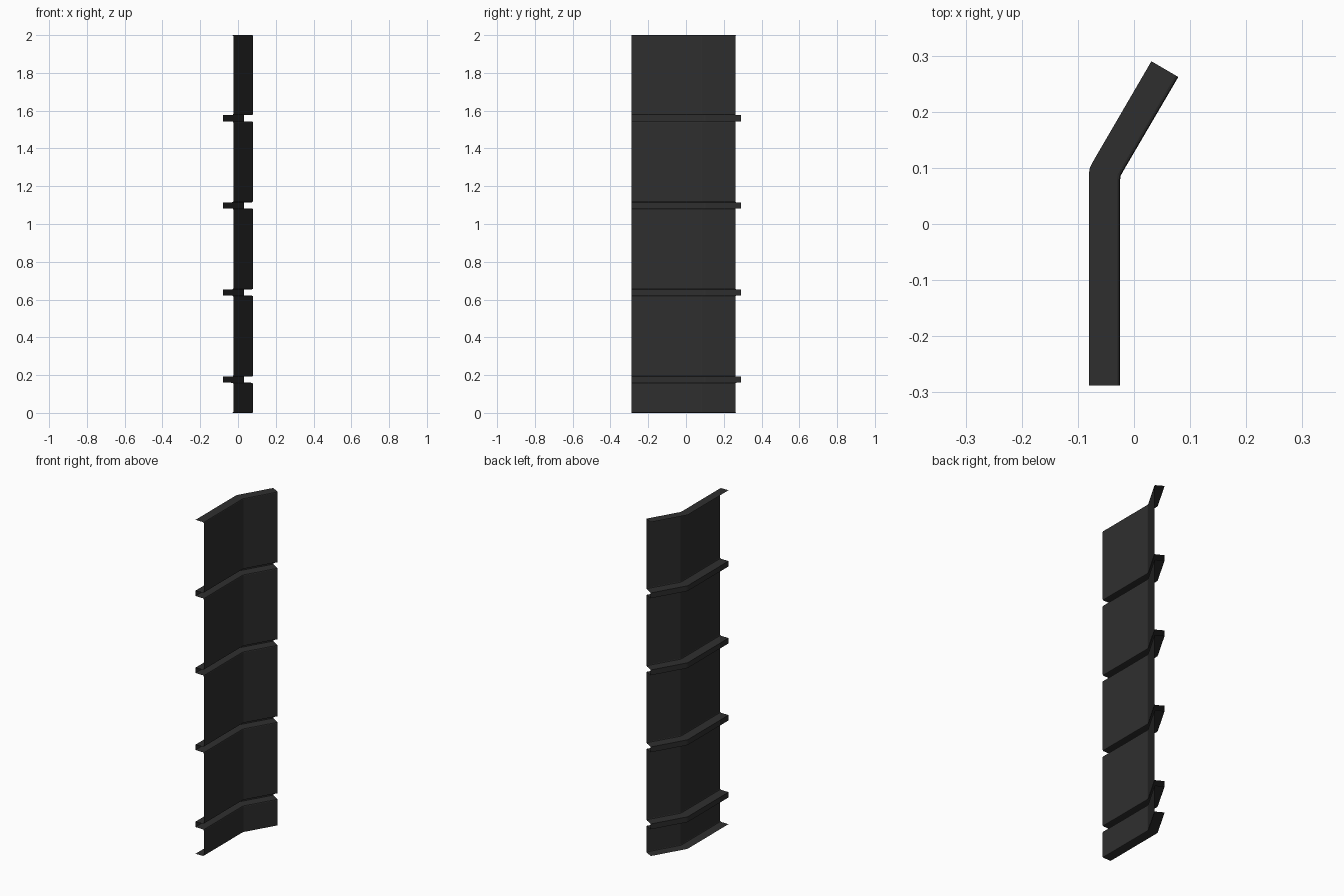
import bpy
import bmesh

if "Cube" in bpy.data.objects:
    bpy.data.objects.remove(bpy.data.objects["Cube"])

# One flat colour
metal = bpy.data.materials.new("dark grey metal")
metal.diffuse_color = (0.028, 0.028, 0.028, 1)
metal.use_nodes = True
metal.node_tree.nodes["Principled BSDF"].inputs["Base Color"].default_value = metal.diffuse_color

# Plan of the bent sheet: matching points on the face line and the recessed line
face_line = [(-0.025, -0.288), (-0.025, 0.077), (-0.0237, 0.086), (-0.020, 0.093), (0.079, 0.262)]
back_line = [(-0.080, -0.288), (-0.080, 0.092), (-0.0787, 0.100), (-0.075, 0.108), (0.031, 0.290)]

# Vertical profile as (depth 0..1, height), with eased corners at each fold
profile = [(1, 0), (0.1, 0), (0.03, 0.0015), (0, 0.005)]
for k in range(4):
    c = 0.176 + 0.4613 * k
    profile += [(0, c - 0.022), (0.03, c - 0.018), (0.12, c - 0.0165), (1, c - 0.016),
                (1, c + 0.016), (0.12, c + 0.0165), (0.03, c + 0.018), (0, c + 0.022)]
profile += [(0, 1.995), (0.03, 1.9985), (0.1, 2), (1, 2)]

# Folded cladding sheet with recessed grooves and end lips
bm = bmesh.new()
rows = []
for depth, z in profile:
    rows.append([bm.verts.new((a[0] + (b[0] - a[0]) * depth, a[1] + (b[1] - a[1]) * depth, z))
                 for a, b in zip(face_line, back_line)])
for low, high in zip(rows, rows[1:]):
    for i in range(len(low) - 1):
        bm.faces.new((low[i], low[i + 1], high[i + 1], high[i]))
mesh = bpy.data.meshes.new("folded_panel")
bm.to_mesh(mesh)
bm.free()
mesh.materials.append(metal)
panel = bpy.data.objects.new("folded_panel", mesh)
bpy.context.collection.objects.link(panel)
